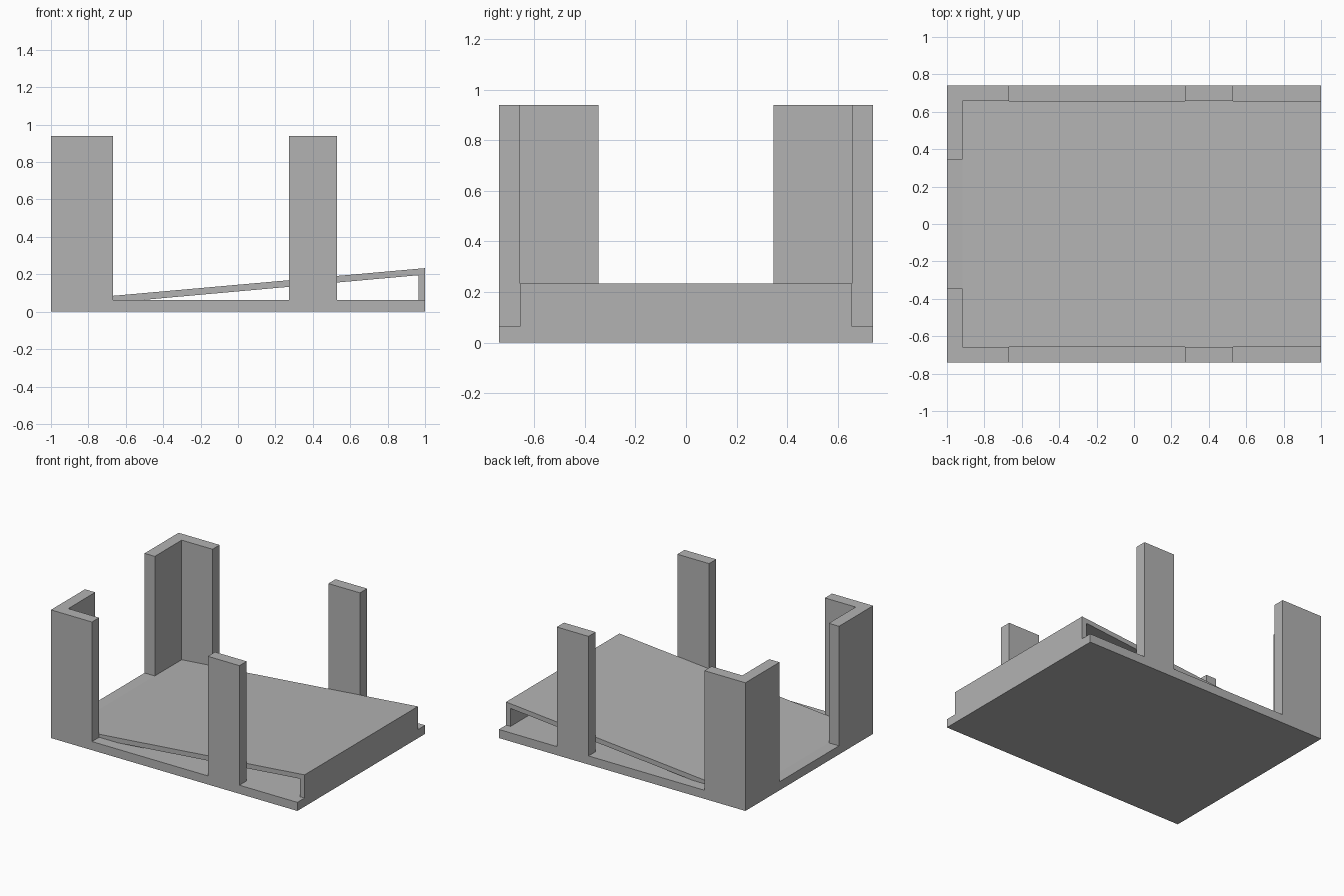
import bpy
import bmesh
from mathutils import Vector

cube = bpy.data.objects.get("Cube")
if cube:
    bpy.data.objects.remove(cube, do_unlink=True)

grey = bpy.data.materials.new("plain_grey")
grey.use_nodes = True
colour = (0.45, 0.45, 0.45, 1)
grey.diffuse_color = colour
grey.node_tree.nodes["Principled BSDF"].inputs["Base Color"].default_value = colour

HALF_X, HALF_Y = 1.0, 0.74
FLOOR, TOP, WALL = 0.063, 0.94, 0.083
INNER_X, INNER_Y = HALF_X - WALL, HALF_Y - WALL


def prism(name, points, direction):
    """Extrude a closed 3D outline along a direction."""
    bm = bmesh.new()
    face = bm.faces.new([bm.verts.new(p) for p in points])
    moved = bmesh.ops.extrude_face_region(bm, geom=[face])["geom"]
    verts = [v for v in moved if isinstance(v, bmesh.types.BMVert)]
    bmesh.ops.translate(bm, verts=verts, vec=Vector(direction))
    bmesh.ops.recalc_face_normals(bm, faces=bm.faces)
    mesh = bpy.data.meshes.new(name)
    bm.to_mesh(mesh)
    bm.free()
    mesh.materials.append(grey)
    obj = bpy.data.objects.new(name, mesh)
    bpy.context.collection.objects.link(obj)
    return obj


def upright(name, outline, z0, z1):
    return prism(name, [(x, y, z0) for x, y in outline], (0, 0, z1 - z0))


# Base plate
upright("base_plate", [(-HALF_X, -HALF_Y), (HALF_X, -HALF_Y),
                       (HALF_X, HALF_Y), (-HALF_X, HALF_Y)], 0, FLOOR)

# L-shaped corner posts and flat side posts, mirrored front to back
for side, s in (("front", -1), ("back", 1)):
    upright(side + "_corner_post",
            [(-HALF_X, s * HALF_Y), (-0.667, s * HALF_Y), (-0.667, s * INNER_Y),
             (-INNER_X, s * INNER_Y), (-INNER_X, s * 0.345), (-HALF_X, s * 0.345)],
            FLOOR, TOP)
    upright(side + "_side_post",
            [(0.273, s * HALF_Y), (0.53, s * HALF_Y),
             (0.53, s * INNER_Y), (0.273, s * INNER_Y)], FLOOR, TOP)

# Hollow sloping ramp with its end wall, as one side profile
ramp = [(-INNER_X, FLOOR), (-0.51, FLOOR), (0.964, 0.195), (0.964, FLOOR),
        (HALF_X, FLOOR), (HALF_X, 0.233)]
prism("sloping_ramp", [(x, -INNER_Y, z) for x, z in ramp], (0, 2 * INNER_Y, 0))
